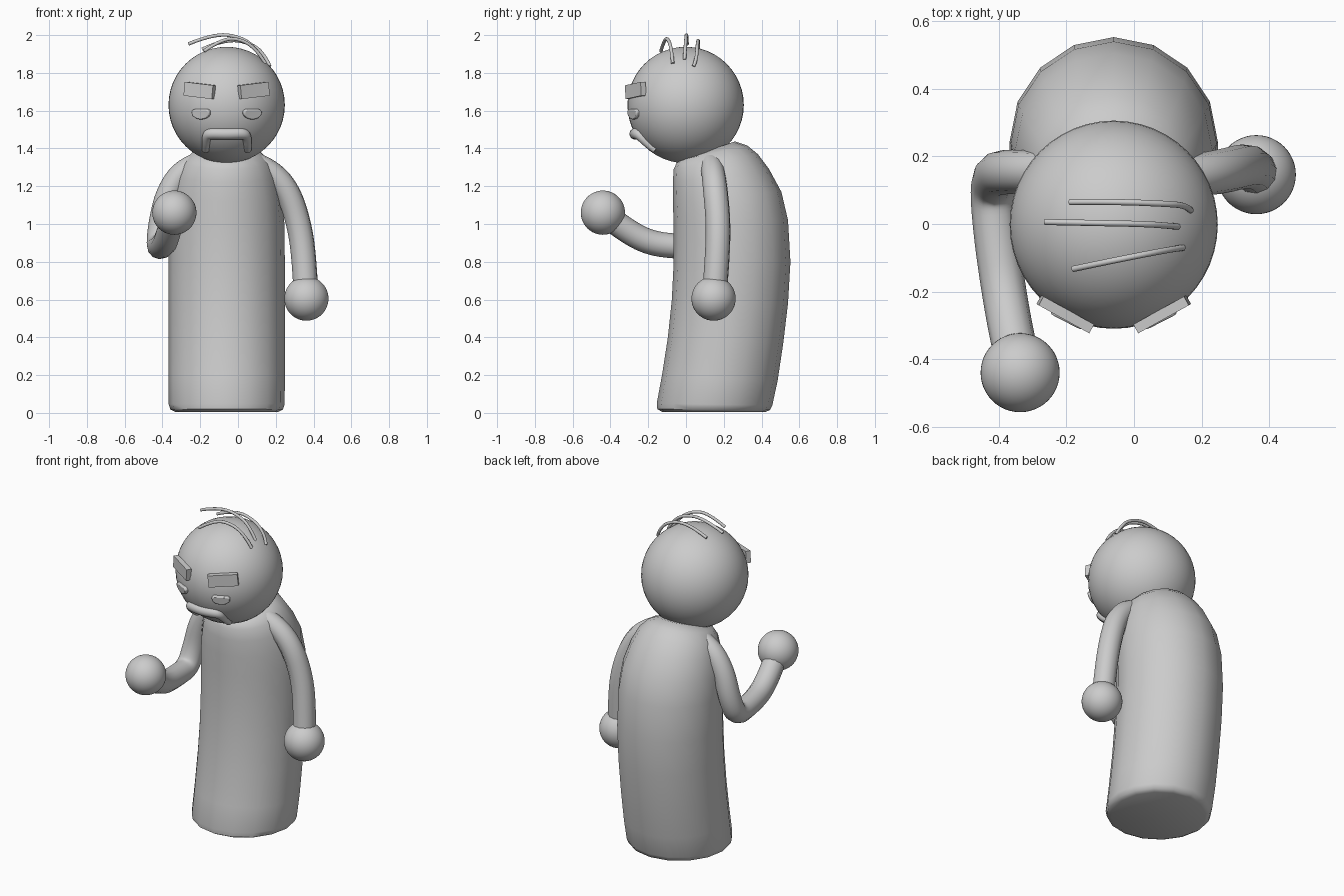
import bpy, bmesh, math
from mathutils import Vector

if "Cube" in bpy.data.objects:
    bpy.data.objects.remove(bpy.data.objects["Cube"])

CX = -0.06                                  # symmetry plane of head and body
HEAD = Vector((CX, -0.002, 1.63))
HEAD_R = 0.308


def link(name, bm, smooth_angle=40):
    bmesh.ops.recalc_face_normals(bm, faces=bm.faces)
    me = bpy.data.meshes.new(name)
    bm.to_mesh(me)
    bm.free()
    ob = bpy.data.objects.new(name, me)
    bpy.context.collection.objects.link(ob)
    if smooth_angle:
        bpy.ops.object.select_all(action='DESELECT')
        ob.select_set(True)
        bpy.context.view_layer.objects.active = ob
        bpy.ops.object.shade_smooth_by_angle(angle=math.radians(smooth_angle))
    return ob


def ball(name, centre, r):
    bm = bmesh.new()
    bmesh.ops.create_uvsphere(bm, u_segments=48, v_segments=24, radius=r)
    bmesh.ops.translate(bm, verts=bm.verts, vec=centre)
    return link(name, bm)


def tube(name, points, r, kind='NURBS'):
    """Round tube along a path; points are (x, y, z, radius factor)."""
    cu = bpy.data.curves.new(name, 'CURVE')
    cu.dimensions = '3D'
    cu.bevel_depth = r
    cu.bevel_resolution = 4
    cu.use_fill_caps = True
    cu.resolution_u = 6
    sp = cu.splines.new(kind)
    sp.points.add(len(points) - 1)
    for p, (x, y, z, f) in zip(sp.points, points):
        p.co = (x, y, z, 1)
        p.radius = f
    if kind == 'NURBS':
        sp.order_u = 3
        sp.use_endpoint_u = True
    ob = bpy.data.objects.new(name, cu)
    bpy.context.collection.objects.link(ob)
    return ob


def on_head(x, z, lift=0.0):
    """Point on the front of the head, pushed out by lift."""
    dx, dz = x - HEAD.x, z - HEAD.z
    d = Vector((dx, -math.sqrt(HEAD_R ** 2 - dx * dx - dz * dz), dz))
    return HEAD + d.normalized() * (HEAD_R + lift)


# Body: hunched stack of 16-sided rings (front y, front z, back y, back z, half width)
rings = [(-0.125, 0.005, 0.42, 0.005, 0.272), (-0.152, 0.02, 0.445, 0.015, 0.298),
         (-0.155, 0.05, 0.457, 0.04, 0.307), (-0.127, 0.2, 0.485, 0.17, 0.308),
         (-0.096, 0.4, 0.515, 0.37, 0.308), (-0.075, 0.6, 0.54, 0.58, 0.308),
         (-0.065, 0.8, 0.553, 0.8, 0.308), (-0.065, 1.0, 0.54, 1.02, 0.305),
         (-0.07, 1.12, 0.505, 1.17, 0.292), (-0.07, 1.22, 0.44, 1.29, 0.265),
         (-0.065, 1.29, 0.38, 1.37, 0.232), (-0.045, 1.335, 0.325, 1.415, 0.185),
         (0.0, 1.35, 0.26, 1.437, 0.13)]
bm = bmesh.new()
N = 16
loops = []
for yf, zf, yb, zb, hw in rings:
    loop = []
    for i in range(N):
        a = 2 * math.pi * i / N
        c = math.cos(a)
        loop.append(bm.verts.new((CX + hw * math.sin(a),
                                  (yf + yb) / 2 + c * (yb - yf) / 2,
                                  (zf + zb) / 2 + c * (zb - zf) / 2)))
    loops.append(loop)
for lo, hi in zip(loops, loops[1:]):
    for i in range(N):
        j = (i + 1) % N
        bm.faces.new((lo[i], lo[j], hi[j], hi[i]))
bm.faces.new(loops[0])
bm.faces.new(loops[-1])
link("body", bm, 50)

# Head and hands
ball("head", HEAD, HEAD_R)
ball("raised_hand", (-0.337, -0.44, 1.06), 0.117)
ball("lowered_hand", (0.362, 0.146, 0.605), 0.117)

# Arms
tube("lowered_arm", [(0.06, 0.13, 1.33, .9), (0.15, 0.14, 1.30, .93), (0.26, 0.155, 1.19, 1),
                     (0.325, 0.172, 1.0, 1), (0.352, 0.165, 0.8, 1), (0.36, 0.15, 0.62, 1)], 0.066)
tube("raised_arm", [(-0.18, 0.15, 1.33, .9), (-0.28, 0.155, 1.30, .93), (-0.37, 0.155, 1.17, 1),
                    (-0.41, 0.15, 1.0, 1), (-0.42, 0.1, 0.88, 1), (-0.408, -0.04, 0.88, 1),
                    (-0.385, -0.2, 0.90, 1), (-0.36, -0.34, 0.98, 1),
                    (-0.337, -0.44, 1.06, 1)], 0.066)

# Hair strands combed over the top
tube("hair_back", [(-0.19, 0.065, 1.925, 1), (-0.06, 0.066, 1.985, 1), (0.09, 0.06, 1.95, 1),
                   (0.155, 0.055, 1.87, 1), (0.168, 0.04, 1.835, 1)], 0.009)
tube("hair_middle", [(-0.263, 0.006, 1.953, 1), (-0.12, 0.003, 2.012, 1), (0.03, 0.0, 1.985, 1),
                     (0.1, -0.005, 1.92, 1), (0.13, -0.008, 1.87, 1)], 0.009)
tube("hair_front", [(-0.18, -0.133, 1.915, 1), (-0.08, -0.112, 1.985, 1), (0.03, -0.09, 1.975, 1),
                    (0.11, -0.075, 1.91, 1), (0.145, -0.07, 1.85, 1)], 0.009)

# Eyebrows and half-disc eyes, one pair each
for side, s in (("left", 1), ("right", -1)):
    bm = bmesh.new()
    bmesh.ops.create_cube(bm, size=1)
    brow = link(side + "_eyebrow", bm, 0)
    brow.scale = (0.172, 0.03, 0.073)
    brow.rotation_euler = (0, math.radians(-6 * s), math.radians(29 * s))
    brow.location = on_head(CX + 0.142 * s, 1.706, 0.003)

    bm = bmesh.new()
    outline = [(-0.04, 0.026), (0.04, 0.026), (0.054, 0.014)]
    outline += [(0.054 * math.cos(a), 0.008 - 0.037 * math.sin(a))
                for a in (math.pi * i / 10 for i in range(1, 10))]
    outline += [(-0.054, 0.014)]
    face = bm.faces.new([bm.verts.new((x, -0.014, z)) for x, z in outline])
    ext = bmesh.ops.extrude_face_region(bm, geom=[face])
    bmesh.ops.translate(bm, vec=(0, 0.04, 0),
                        verts=[v for v in ext['geom'] if isinstance(v, bmesh.types.BMVert)])
    eye = link(side + "_eye", bm)
    eye.rotation_euler = (math.radians(8), 0, math.radians(27 * s))
    eye.location = on_head(CX + 0.134 * s, 1.583)
    bev = eye.modifiers.new("soft_edge", 'BEVEL')
    bev.width = 0.006
    bev.segments = 2

# Moustache: thick bar with drooping ends, laid on the head
half = [(0.112, 1.392, .62), (0.110, 1.42, .68), (0.108, 1.45, .78), (0.10, 1.472, .9),
        (0.08, 1.479, 1), (0.04, 1.478, 1)]
path = [(-x, z, f) for x, z, f in half] + [(0, 1.477, 1)] + half[::-1]
tube("moustache", [(*on_head(CX + x, z, 0.0), f) for x, z, f in path], 0.031)
